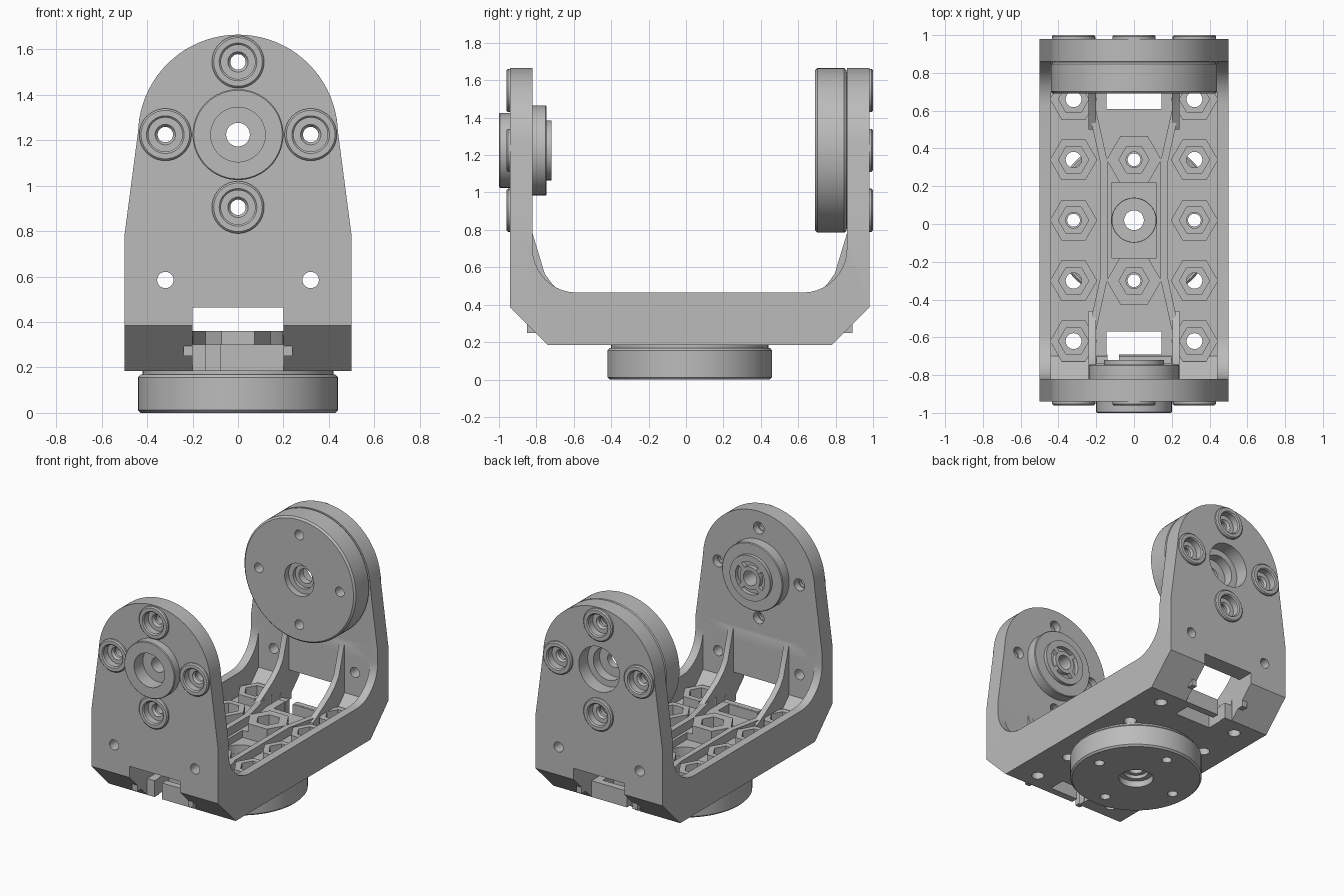
import bpy, bmesh, math
from mathutils import Matrix, Vector

if "Cube" in bpy.data.objects:
    bpy.data.objects.remove(bpy.data.objects["Cube"], do_unlink=True)

grey = bpy.data.materials.new("plain_grey")
grey.use_nodes = True
grey.diffuse_color = (0.5, 0.5, 0.5, 1)
grey.node_tree.nodes["Principled BSDF"].inputs["Base Color"].default_value = (0.5, 0.5, 0.5, 1)

C = 0.02        # middle of the bracket along y
PZ = 1.225      # pivot height
P = 0.32        # hole pitch
FRONT = Matrix.Rotation(math.pi / 2, 4, 'X')    # local z -> -y
BACK = Matrix.Rotation(-math.pi / 2, 4, 'X')    # local z -> +y
UP = Matrix.Identity(4)


def finish(bm, name):
    bmesh.ops.recalc_face_normals(bm, faces=bm.faces)
    mesh = bpy.data.meshes.new(name)
    bm.to_mesh(mesh)
    bm.free()
    mesh.materials.append(grey)
    ob = bpy.data.objects.new(name, mesh)
    bpy.context.scene.collection.objects.link(ob)
    return ob


def extrude(points, direction, name="tool"):
    bm = bmesh.new()
    face = bm.faces.new([bm.verts.new(p) for p in points])
    new = bmesh.ops.extrude_face_region(bm, geom=[face])["geom"]
    bmesh.ops.translate(bm, vec=direction, verts=[v for v in new if isinstance(v, bmesh.types.BMVert)])
    return finish(bm, name)


def side_prism(yz, x0, x1, name="tool"):
    return extrude([(x0, y, z) for y, z in yz], (x1 - x0, 0, 0), name)


def box(x0, x1, y0, y1, z0, z1):
    return side_prism([(y0, z0), (y1, z0), (y1, z1), (y0, z1)], x0, x1)


def prism(x, y, r, z0, z1, sides=24):
    ring = [(x + r * math.cos(math.tau * i / sides), y + r * math.sin(math.tau * i / sides), z0)
            for i in range(sides)]
    return extrude(ring, (0, 0, z1 - z0))


def rod_y(x, z, r, y0, y1, sides=32):
    ring = [(x + r * math.cos(math.tau * i / sides), y0, z + r * math.sin(math.tau * i / sides))
            for i in range(sides)]
    return extrude(ring, (0, y1 - y0, 0))


def lathe(profile, name, rot, loc, steps=64):
    bm = bmesh.new()
    vs = [bm.verts.new((r, 0, a)) for r, a in profile]
    es = [bm.edges.new((vs[i - 1], vs[i])) for i in range(len(vs))]
    bmesh.ops.spin(bm, geom=vs + es, cent=(0, 0, 0), axis=(0, 0, 1), angle=math.tau,
                   steps=steps, use_merge=False)
    bmesh.ops.remove_doubles(bm, verts=bm.verts, dist=0.0001)
    bmesh.ops.transform(bm, matrix=Matrix.Translation(loc) @ rot, verts=bm.verts)
    return finish(bm, name)


def boolean(ob, tool, mode='DIFFERENCE'):
    mod = ob.modifiers.new("bool", 'BOOLEAN')
    mod.operation, mod.object, mod.solver = mode, tool, 'EXACT'
    bpy.context.view_layer.objects.active = ob
    bpy.ops.object.modifier_apply(modifier=mod.name)
    bpy.data.objects.remove(tool, do_unlink=True)


def arc(cx, cz, r, a0, a1, n):
    return [(cx + r * math.cos(math.radians(a0 + (a1 - a0) * i / n)),
             cz + r * math.sin(math.radians(a0 + (a1 - a0) * i / n))) for i in range(n + 1)]


# U-shaped bracket with chamfered outer corners and rounded inner corners
R = 0.235
outer = [(-0.94, 1.8), (-0.94, 0.385), (-0.74, 0.185), (0.78, 0.185), (0.98, 0.385), (0.98, 1.8)]
inner = [(0.86, 1.8)] + arc(0.86 - R, 0.7, R, 0, -90, 10) + arc(-0.82 + R, 0.7, R, 270, 180, 10) + [(-0.82, 1.8)]
bracket = side_prism(outer + inner, -0.55, 0.55, "bracket")
outline = [(-0.5, 0), (0.5, 0), (0.5, 0.78)] + arc(0, PZ, 0.44, 2, 178, 48) + [(-0.5, 0.78)]
boolean(bracket, extrude([(x, -1.2, z) for x, z in outline], (0, 2.4, 0)), 'INTERSECT')

# trough between the side rails
boolean(bracket, side_prism([(-0.82, 0.8), (-0.82, 0.42), (-0.7, 0.3), (0.74, 0.3),
                             (0.86, 0.42), (0.86, 0.8)], -0.44, 0.44))

# inner ribs and curved fins
for s in (-1, 1):
    path = [(0.158, 0.3), (0.22, 0.58), (0.22, 0.87)]
    side = [(x, y) for x, y in path]
    half = [(x, -y) for x, y in reversed(path)]
    line = half + side
    ring = [(s * (x - 0.02), C + y, 0.25) for x, y in line]
    ring += [(s * (x + 0.02), C + y, 0.25) for x, y in reversed(line)]
    boolean(bracket, extrude(ring, (0, 0, 0.11)), 'UNION')
    for t in (-1, 1):
        fin = [(0.87, 0.78), (0.84, 0.78), (0.775, 0.565), (0.735, 0.51), (0.68, 0.46),
               (0.6, 0.41), (0.48, 0.34), (0.48, 0.28), (0.76, 0.28), (0.87, 0.4)]
        boolean(bracket, side_prism([(C + t * y, z) for y, z in fin], s * 0.2, s * 0.24), 'UNION')

# hexagonal nut bosses with pockets and through holes
spots = [(s * P, k * P, 0.125) for s in (-1, 1) for k in range(-2, 3)]
spots += [(0, -P, 0.145), (0, P, 0.145)]
for x, y, r in spots:
    boolean(bracket, prism(x, C + y, r, 0.26, 0.36, 6), 'UNION')
for x, y, r in spots:
    boolean(bracket, prism(x, C + y, 0.08, 0.25, 0.5, 6))
    boolean(bracket, prism(x, C + y, 0.042, 0.1, 0.4))

# centre pocket and bore
boolean(bracket, box(-0.118, 0.118, C - 0.2, C + 0.2, 0.25, 0.5))
boolean(bracket, prism(0, C, 0.117, 0.1, 0.5, 48))

# end windows and cable slots
for t in (-1, 1):
    def span(a, b):
        return sorted((C + t * a, C + t * b))
    boolean(bracket, box(-0.2, 0.2, *span(0.76, 1.1), 0.1, 0.465))
    boolean(bracket, box(-0.199, 0.199, *span(0.7, 1.1), 0.301, 0.464))
    boolean(bracket, box(-0.145, 0.145, *span(0.59, 0.71), 0.1, 0.45))
    boolean(bracket, box(-0.14, -0.08, *span(0.7, 0.8), 0.1, 0.45))

# wall holes
for x in (-P, P):
    boolean(bracket, rod_y(x, 0.585, 0.036, -1.2, 1.2))
ring4 = [(P, 0), (0, P), (-P, 0), (0, -P)]
for dx, dz in ring4:
    boolean(bracket, rod_y(dx, PZ + dz, 0.042, -1.2, 1.2))
    boolean(bracket, rod_y(dx, PZ + dz, 0.1, -1.2, -0.87))
    boolean(bracket, rod_y(dx, PZ + dz, 0.1, 0.91, 1.2))
boolean(bracket, rod_y(0, PZ, 0.195, -1.2, -0.7, 64))
boolean(bracket, rod_y(0, PZ, 0.16, 0.7, 1.2, 64))

# recessed bushings in both walls
bush = [(0.115, -0.07), (0.115, 0.012), (0.107, 0.02), (0.083, 0.02), (0.075, 0.012),
        (0.075, -0.035), (0.045, -0.035), (0.034, -0.05), (0.034, -0.07)]
for label, rot, y in (("front", FRONT, -0.94), ("back", BACK, 0.98)):
    for i, (dx, dz) in enumerate(ring4):
        lathe(bush, f"{label}_bushing_{i + 1}", rot, (dx, y, PZ + dz), 40)

# front pivot: stepped hub with a counterbore and a spoked inner face
hub = [(0.12, 0), (0.195, 0), (0.2, 0.005), (0.2, 0.18), (0.24, 0.18), (0.24, 0.25), (0.235, 0.255),
       (0.16, 0.255), (0.16, 0.28), (0.115, 0.28), (0.115, 0.25), (0.08, 0.25), (0.08, 0.28),
       (0.052, 0.28), (0.052, 0.1), (0.12, 0.1)]
lathe(hub, "front_pivot_hub", BACK, (0, -1.0, PZ))
for i in range(4):
    spoke = box(0.075, 0.12, -0.752, -0.722, -0.016, 0.016)
    spoke.name = f"hub_spoke_{i + 1}"
    spoke.data.transform(Matrix.Translation((0, 0, PZ)) @ Matrix.Rotation(math.radians(45 + 90 * i), 4, 'Y'))

# round horn discs: one under the floor, one inside the back wall
horn = [(0.115, 0), (0.428, 0), (0.44, 0.012), (0.44, 0.156), (0.43, 0.168), (0.42, 0.168), (0.42, 0.19),
        (0.115, 0.19), (0.115, 0.12), (0.052, 0.12), (0.052, 0.07), (0.08, 0.07), (0.08, 0.045), (0.115, 0.045)]
base = lathe(horn, "base_disc", UP, (0, C, 0), 80)
back = lathe(horn, "back_disc", BACK, (0, 0.69, PZ), 80)
for dx, dz in ring4:
    boolean(base, prism(dx, C + dz, 0.034, -0.1, 0.3))
    boolean(back, rod_y(dx, PZ + dz, 0.034, 0.5, 1.2))

# smooth round surfaces, crisp edges
bpy.ops.object.select_all(action='DESELECT')
for ob in bpy.context.scene.objects:
    if ob.type == 'MESH':
        ob.select_set(True)
bpy.context.view_layer.objects.active = bracket
bpy.ops.object.shade_smooth_by_angle(angle=math.radians(25))
